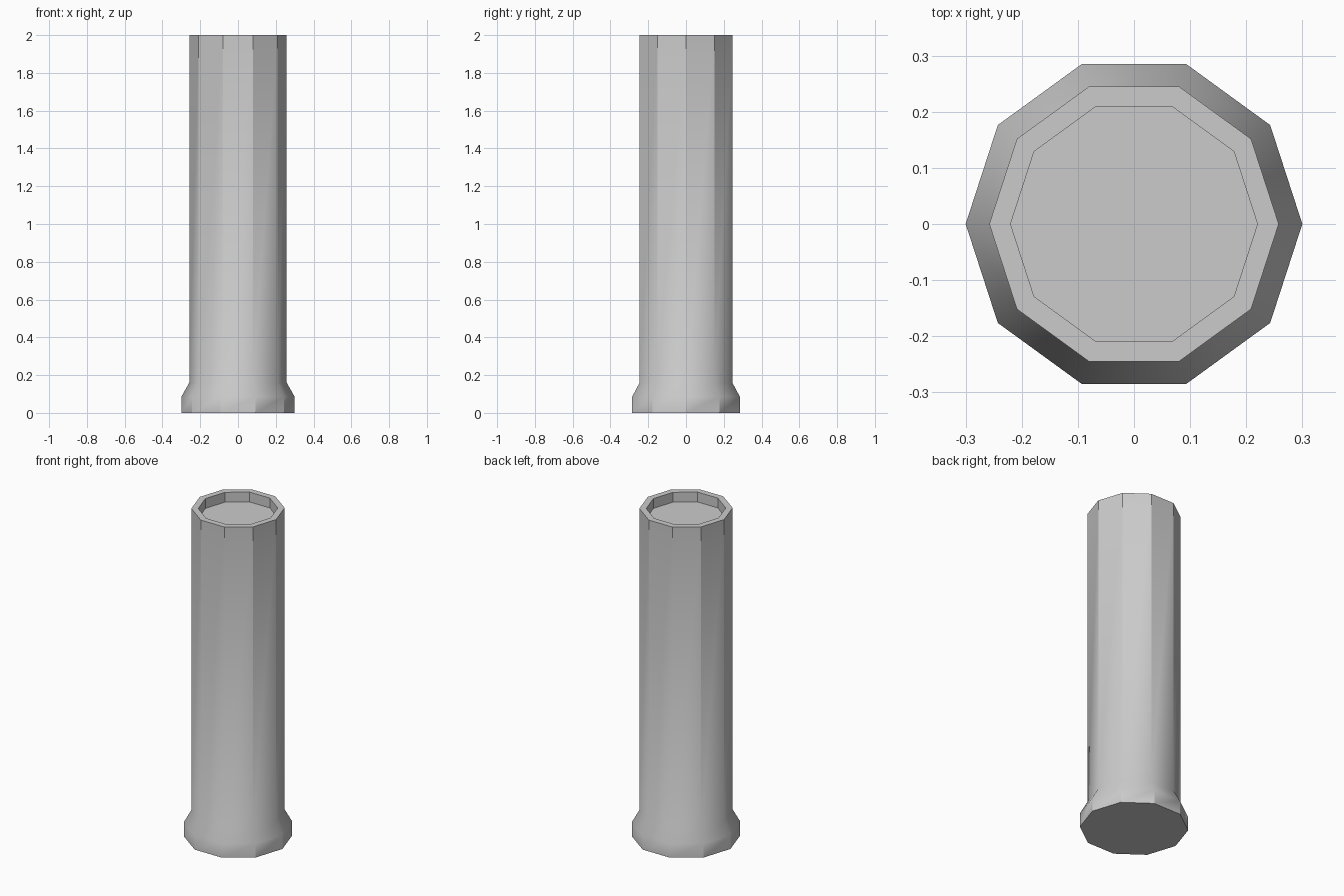
import bpy, bmesh, math

if "Cube" in bpy.data.objects:
    bpy.data.objects.remove(bpy.data.objects["Cube"])

SIDES = 10
# (radius, height) profile: foot, flare, shaft, rim, recessed top
PROFILE = [(0.30, 0.0), (0.30, 0.085), (0.258, 0.16),
           (0.258, 2.0), (0.22, 2.0), (0.22, 1.94)]


def ring(bm, radius, z):
    return [bm.verts.new((radius * math.cos(math.tau * i / SIDES),
                          radius * math.sin(math.tau * i / SIDES), z))
            for i in range(SIDES)]


# Ten-sided column, lofted through the profile rings
bm = bmesh.new()
rings = [ring(bm, r, z) for r, z in PROFILE]
for low, high in zip(rings, rings[1:]):
    for i in range(SIDES):
        j = (i + 1) % SIDES
        bm.faces.new((low[i], low[j], high[j], high[i]))

# Closed underside and recess floor
bm.faces.new(rings[0][::-1])
bm.faces.new(rings[-1])

mesh = bpy.data.meshes.new("column")
bm.to_mesh(mesh)
bm.free()
column = bpy.data.objects.new("column", mesh)
bpy.context.collection.objects.link(column)

# Soft blend at the flare, crisp edges between the sides
bpy.context.view_layer.objects.active = column
column.select_set(True)
bpy.ops.object.shade_smooth_by_angle(angle=math.radians(32))
